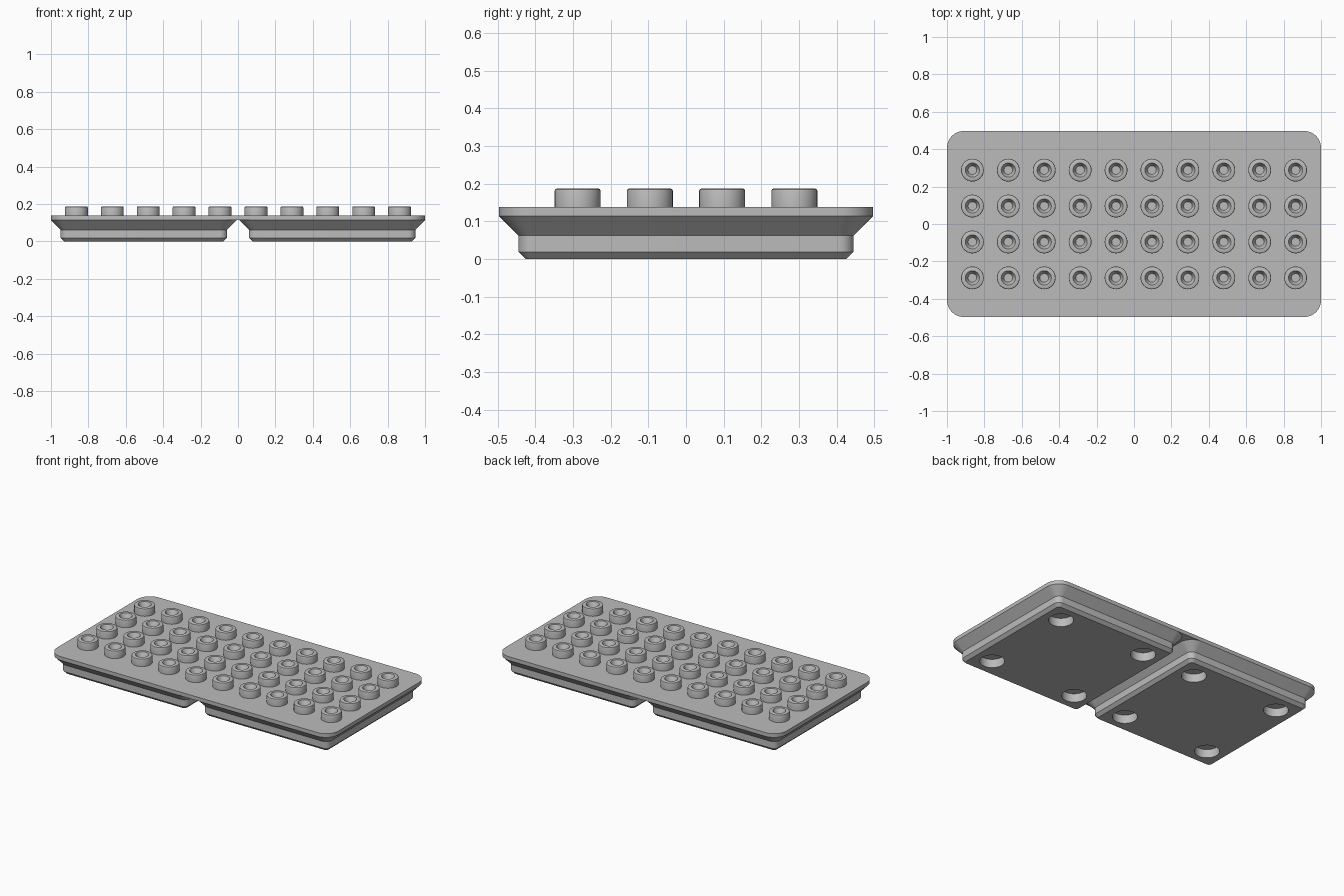
import bpy, bmesh, math

cube = bpy.data.objects.get("Cube")
if cube:
    bpy.data.objects.remove(cube, do_unlink=True)

# Single grey plastic
grey = bpy.data.materials.new("grey plastic")
colour = (0.5, 0.5, 0.5, 1)
grey.diffuse_color = colour
grey.use_nodes = True
grey.node_tree.nodes["Principled BSDF"].inputs["Base Color"].default_value = colour

PITCH = 0.503      # half the spacing of the two feet
HALF = 0.497       # half width of one foot where it meets the plate
RIM, TOP, STUD_TOP = 0.114, 0.138, 0.187


def make_object(name, bm, location=(0, 0, 0)):
    bmesh.ops.recalc_face_normals(bm, faces=bm.faces)
    mesh = bpy.data.meshes.new(name)
    bm.to_mesh(mesh)
    bm.free()
    mesh.materials.append(grey)
    ob = bpy.data.objects.new(name, mesh)
    ob.location = location
    bpy.context.collection.objects.link(ob)
    return ob


def smooth(ob):
    bpy.ops.object.select_all(action='DESELECT')
    ob.select_set(True)
    bpy.context.view_layer.objects.active = ob
    bpy.ops.object.shade_smooth_by_angle(angle=math.radians(30))


def rounded_rect(hx, hy, r, steps=10):
    points = []
    for q, (sx, sy) in enumerate([(1, 1), (-1, 1), (-1, -1), (1, -1)]):
        for i in range(steps + 1):
            a = math.pi / 2 * (q + i / steps)
            points.append((sx * (hx - r) + r * math.cos(a),
                           sy * (hy - r) + r * math.sin(a)))
    return points


def loft(bm, rings, cap_start=True):
    """Skin a stack of (outline, z) rings and close the ends."""
    loops = [[bm.verts.new((x, y, z)) for x, y in pts] for pts, z in rings]
    n = len(loops[0])
    for a, b in zip(loops, loops[1:]):
        for i in range(n):
            j = (i + 1) % n
            bm.faces.new((a[i], a[j], b[j], b[i]))
    if cap_start:
        bm.faces.new(loops[0][::-1])
    bm.faces.new(loops[-1])


def circle(r, n=32):
    return [(r * math.cos(math.tau * i / n), r * math.sin(math.tau * i / n))
            for i in range(n)]


# Top plate
bm = bmesh.new()
outline = rounded_rect(PITCH + HALF, HALF, 0.09)
loft(bm, [(outline, RIM), (outline, TOP)])
smooth(make_object("top_plate", bm))

# Two stepped feet, each with four round magnet pockets underneath
for side, x in (("left", PITCH), ("right", -PITCH)):
    bm = bmesh.new()
    steps = [(0.426, 0.019, 0), (0.445, 0.038, 0.019),
             (0.445, 0.038, 0.062), (HALF, 0.09, RIM)]
    loft(bm, [(rounded_rect(h, h, r), z) for h, r, z in steps])
    foot = make_object(side + "_foot", bm, (x, 0, 0))

    bm = bmesh.new()
    for sx in (-1, 1):
        for sy in (-1, 1):
            pts = [(px + sx * 0.311, py + sy * 0.311) for px, py in circle(0.073)]
            loft(bm, [(pts, -0.05), (pts, 0.055)])
    cutter = make_object(side + "_pocket_cutter", bm, (x, 0, 0))
    cutter.hide_render = True
    cut = foot.modifiers.new("pockets", 'BOOLEAN')
    cut.object = cutter
    cut.solver = 'EXACT'
    bpy.ops.object.select_all(action='DESELECT')
    foot.select_set(True)
    bpy.context.view_layer.objects.active = foot
    bpy.ops.object.modifier_apply(modifier=cut.name)
    bpy.data.objects.remove(cutter, do_unlink=True)
    smooth(foot)

# Hollow studs sharing one turned mesh
profile = [(0.061, TOP), (0.061, STUD_TOP - 0.006), (0.0595, STUD_TOP - 0.002),
           (0.056, STUD_TOP), (0.038, STUD_TOP), (0.023, STUD_TOP - 0.03)]
bm = bmesh.new()
loft(bm, [(circle(r), z) for r, z in profile], cap_start=False)
stud = make_object("stud", bm)
smooth(stud)
for col in range(10):
    for row in range(4):
        ob = stud if col == row == 0 else stud.copy()
        ob.location = ((col - 4.5) * 0.192, (row - 1.5) * 0.192, 0)
        if ob is not stud:
            bpy.context.collection.objects.link(ob)
